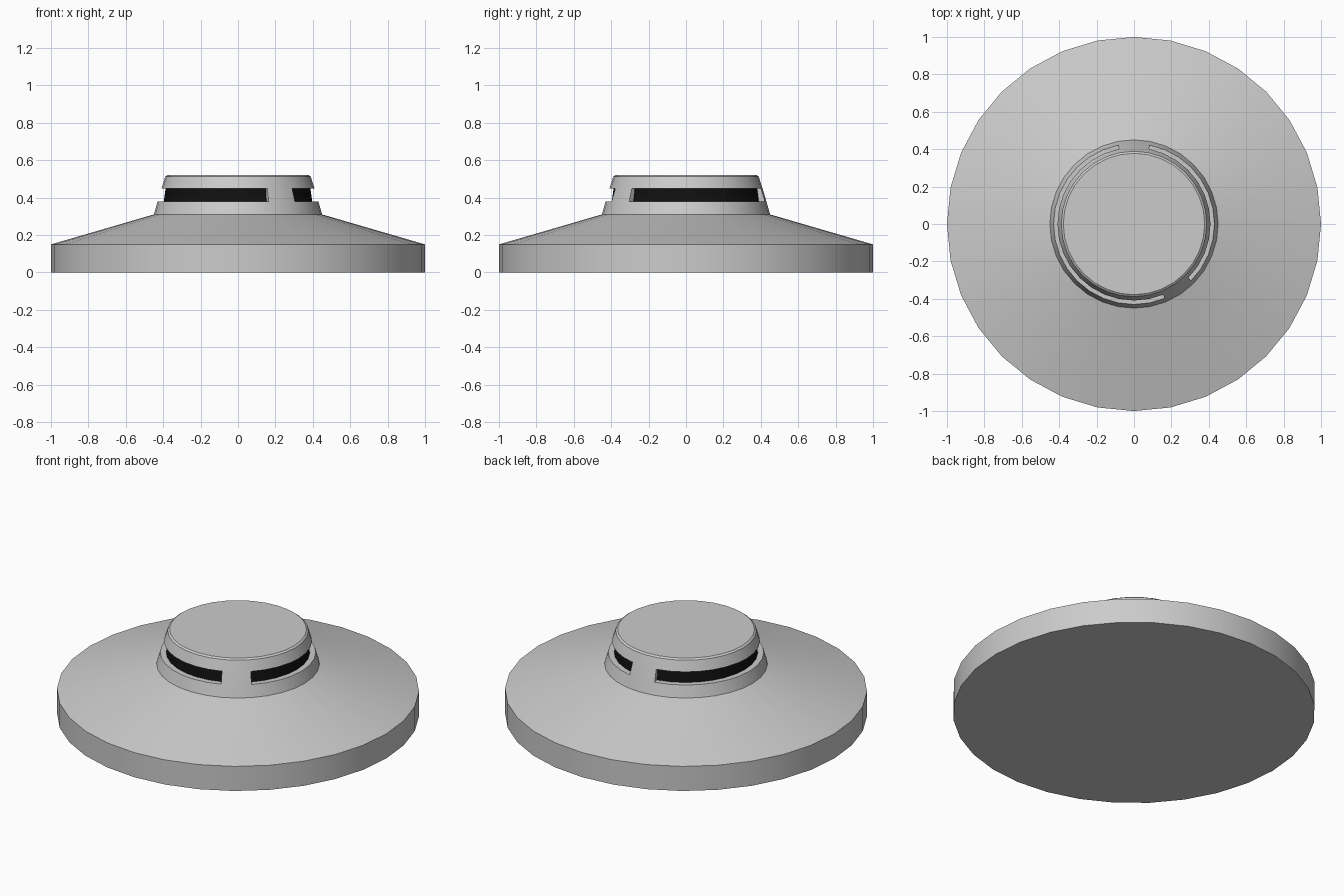
import bpy, bmesh, math

if "Cube" in bpy.data.objects:
    bpy.data.objects.remove(bpy.data.objects["Cube"])

SEG = 32  # sides of every turned ring
STRUTS = {7, 8, 26, 27}  # segments left solid between the vent slots

# housing profile, (radius, height) from the floor up
PROFILE = [(1.0, 0.0), (1.0, 0.15), (0.45, 0.31), (0.43, 0.38),
           (0.409, 0.45), (0.389, 0.512), (0.378, 0.52)]
SLOT = 3  # profile band that carries the vents

grey = bpy.data.materials.new("housing_grey")
grey.diffuse_color = (0.8, 0.8, 0.8, 1)
grey.use_nodes = True
grey.node_tree.nodes["Principled BSDF"].inputs["Base Color"].default_value = grey.diffuse_color
black = bpy.data.materials.new("vent_black")
black.diffuse_color = (0.005, 0.005, 0.005, 1)
black.use_nodes = True
black.node_tree.nodes["Principled BSDF"].inputs["Base Color"].default_value = black.diffuse_color

# turned housing with flat floor and cap
bm = bmesh.new()
rings = []
for r, z in PROFILE:
    rings.append([bm.verts.new((r * math.cos(math.tau * i / SEG),
                                r * math.sin(math.tau * i / SEG), z))
                  for i in range(SEG)])
vents = []
for b in range(len(rings) - 1):
    lo, hi = rings[b], rings[b + 1]
    for i in range(SEG):
        j = (i + 1) % SEG
        f = bm.faces.new((lo[i], lo[j], hi[j], hi[i]))
        if b == SLOT and i not in STRUTS:
            vents.append(f)
bm.faces.new(rings[0][::-1])
bm.faces.new(rings[-1])

# vent slots: push the band inward, leaving two struts
new = bmesh.ops.extrude_face_region(bm, geom=vents)["geom"]
old = [f for f in vents if f.is_valid]
if old:
    bmesh.ops.delete(bm, geom=old, context='FACES_ONLY')
for g in new:
    if isinstance(g, bmesh.types.BMVert):
        r = math.hypot(g.co.x, g.co.y)
        k = (0.397 if g.co.z < 0.4 else 0.387) / r
        g.co.x *= k
        g.co.y *= k
    elif isinstance(g, bmesh.types.BMFace):
        g.material_index = 1
bmesh.ops.recalc_face_normals(bm, faces=bm.faces)

mesh = bpy.data.meshes.new("detector_housing")
bm.to_mesh(mesh)
bm.free()
mesh.materials.append(grey)
mesh.materials.append(black)
obj = bpy.data.objects.new("detector_housing", mesh)
bpy.context.collection.objects.link(obj)
bpy.context.view_layer.objects.active = obj
obj.select_set(True)
bpy.ops.object.shade_smooth_by_angle(angle=math.radians(30))
